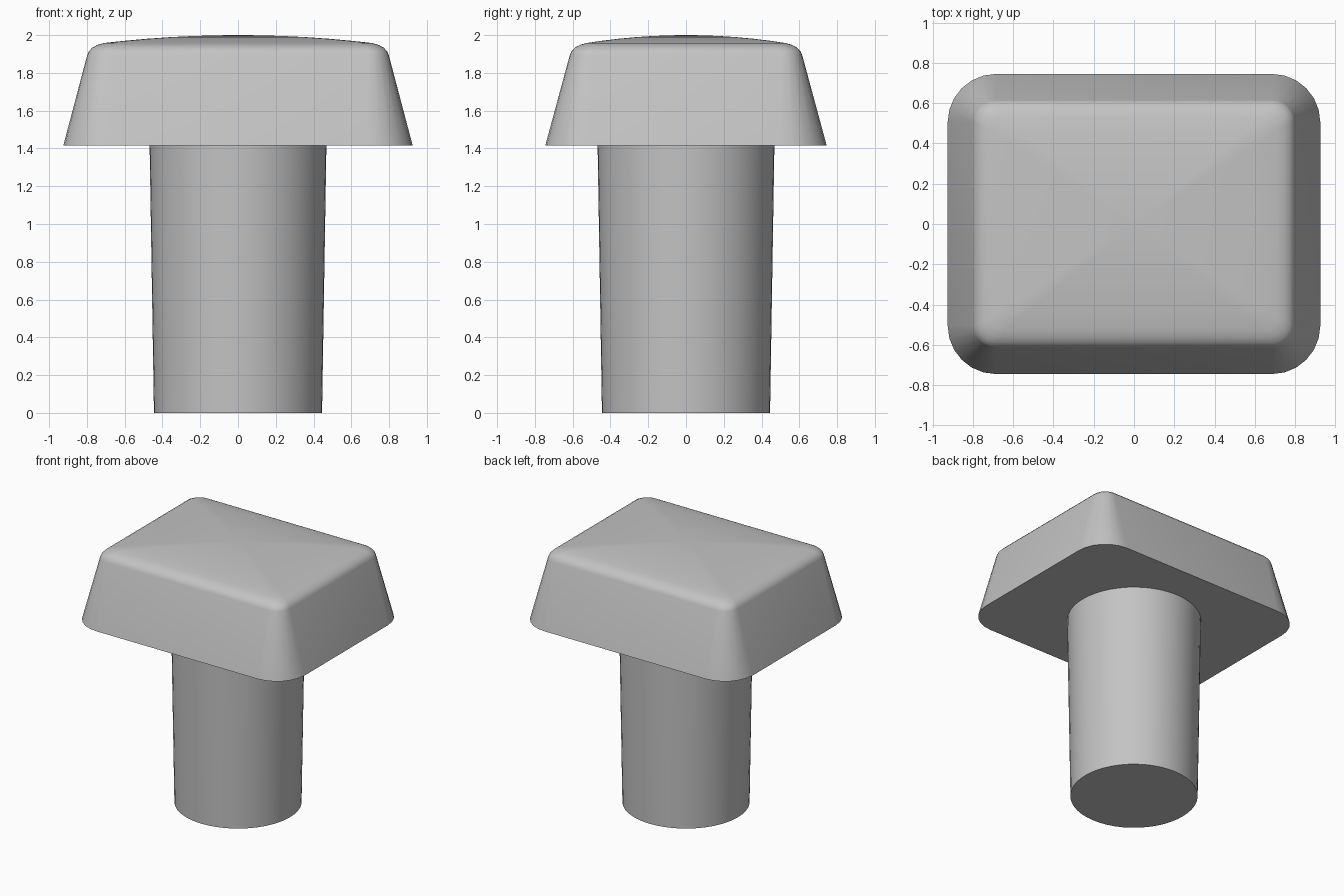
import bpy, bmesh, math

cube = bpy.data.objects.get("Cube")
if cube:
    bpy.data.objects.remove(cube, do_unlink=True)

grey = bpy.data.materials.new("plain_grey")
grey.use_nodes = True
colour = (0.55, 0.55, 0.55, 1)
grey.diffuse_color = colour
grey.node_tree.nodes["Principled BSDF"].inputs["Base Color"].default_value = colour


def rounded_rect(hx, hy, r, z, steps=6):
    """Outline of a rectangle with rounded corners."""
    points = []
    for i, (sx, sy) in enumerate([(1, 1), (-1, 1), (-1, -1), (1, -1)]):
        for k in range(steps + 1):
            a = math.pi / 2 * (i + k / steps)
            points.append((sx * (hx - r) + r * math.cos(a),
                           sy * (hy - r) + r * math.sin(a), z))
    return points


def circle(r, z, sides=48):
    return [(r * math.cos(2 * math.pi * i / sides),
             r * math.sin(2 * math.pi * i / sides), z) for i in range(sides)]


def loft(name, outlines, peak=None):
    """Skin stacked outlines, closing the top flat or to a peak."""
    bm = bmesh.new()
    rings = [[bm.verts.new(p) for p in o] for o in outlines]
    n = len(rings[0])
    for low, high in zip(rings, rings[1:]):
        for i in range(n):
            j = (i + 1) % n
            bm.faces.new((low[i], low[j], high[j], high[i]))
    bm.faces.new(rings[0][::-1])
    if peak:
        tip = bm.verts.new((0, 0, peak))
        for i in range(n):
            bm.faces.new((rings[-1][i], rings[-1][(i + 1) % n], tip))
    else:
        bm.faces.new(rings[-1])
    mesh = bpy.data.meshes.new(name)
    bm.to_mesh(mesh)
    bm.free()
    mesh.materials.append(grey)
    obj = bpy.data.objects.new(name, mesh)
    bpy.context.collection.objects.link(obj)
    bpy.ops.object.select_all(action='DESELECT')
    obj.select_set(True)
    bpy.context.view_layer.objects.active = obj
    bpy.ops.object.shade_smooth_by_angle(angle=math.radians(35))
    return obj


# Tapered round stem
loft("stem", [circle(0.445, 0), circle(0.468, 1.415)])

# Flared cap: sloping skirt, rounded shoulder, shallow domed top
skirt = [rounded_rect(0.925, 0.745, 0.24, 1.415),
         rounded_rect(0.798, 0.615, 0.11, 1.895)]
shoulder = [rounded_rect(0.79 - d, 0.607 - d, 0.105 - d / 2, z)
            for d, z in [(0, 1.914), (0.018, 1.933), (0.045, 1.948), (0.08, 1.958)]]
dome = [rounded_rect(0.71 * s, 0.527 * s, 0.065 * s, 2 - 0.042 * s ** 2)
        for s in (0.85, 0.68, 0.5, 0.32, 0.15)]
loft("cap", skirt + shoulder + dome, peak=2)
